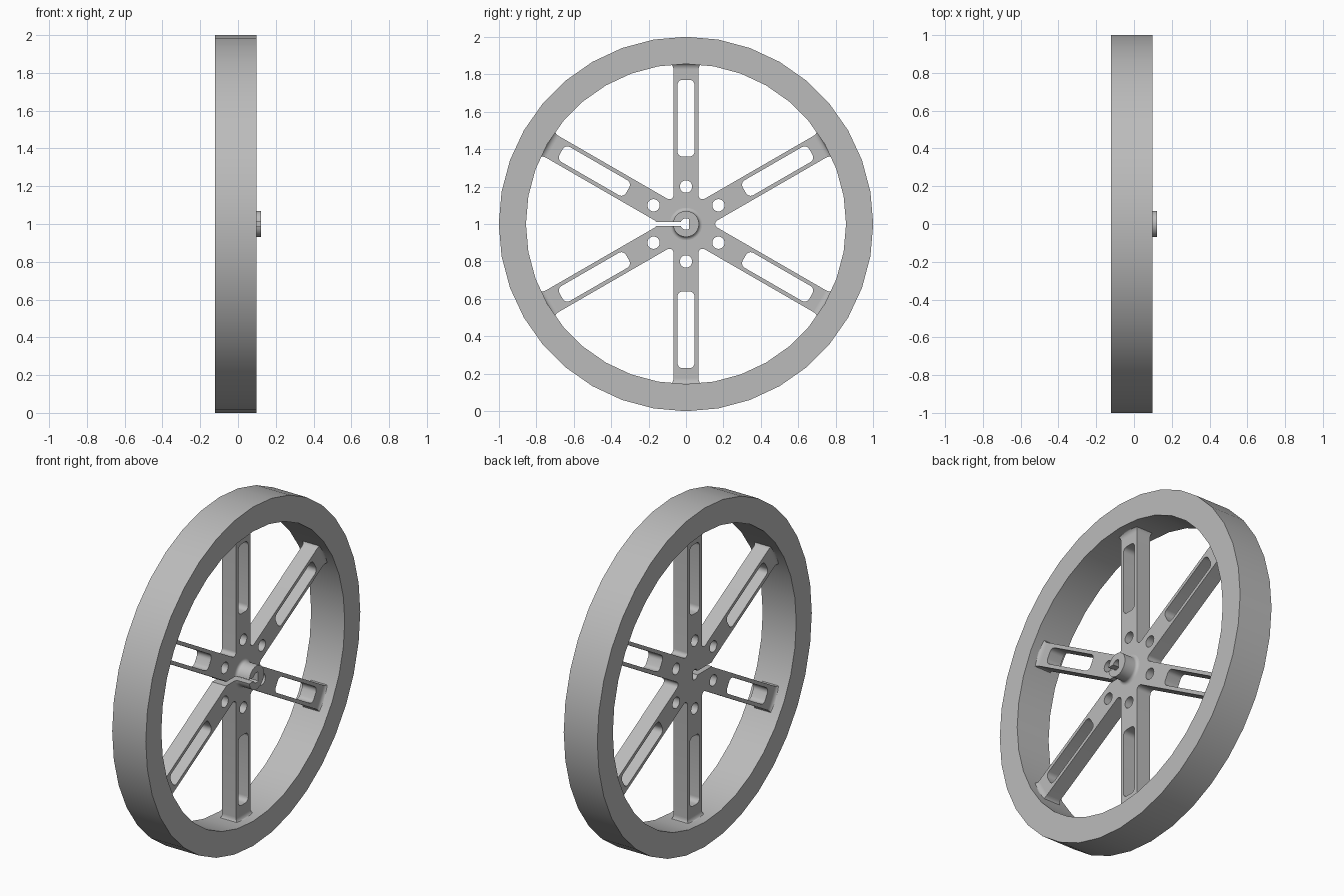
import bpy, bmesh
from math import sin, cos, pi, radians, asin, sqrt
from mathutils import Matrix

cube = bpy.data.objects.get("Cube")
if cube:
    bpy.data.objects.remove(cube)

grey = bpy.data.materials.new("plain grey")
grey.use_nodes = True
COLOUR = (0.5, 0.5, 0.5, 1)
grey.diffuse_color = COLOUR
grey.node_tree.nodes["Principled BSDF"].inputs["Base Color"].default_value = COLOUR

SIDES = 36
RIM_BACK, RIM_FRONT = -0.121, 0.098
WEB_MID, WEB_HALF = -0.011, 0.046       # spoke plate position and half thickness
SPOKE_HALF = 0.067
BORE, FLAT, KEY = 0.03, 0.015, 0.012    # flatted bore and half width of the split
FLARE_START = 0.825

# Drawing plane (u, v) plus axle direction w becomes (y, z, x) at wheel centre height
AXLE = Matrix(((0, 0, 1, 0), (1, 0, 0, 0), (0, 1, 0, 1), (0, 0, 0, 1)))


def polar(r, a, cu=0, cv=0):
    return (cu + r * cos(a), cv + r * sin(a))


def arc(r, a0, a1, n, cu=0, cv=0):
    return [polar(r, a0 + (a1 - a0) * i / n, cu, cv) for i in range(n + 1)]


def turn(points, a):
    return [(u * cos(a) - v * sin(a), u * sin(a) + v * cos(a)) for u, v in points]


def finish(name, bm):
    bmesh.ops.remove_doubles(bm, verts=bm.verts, dist=0.00001)
    bmesh.ops.recalc_face_normals(bm, faces=bm.faces)
    mesh = bpy.data.meshes.new(name)
    bm.to_mesh(mesh)
    bm.free()
    mesh.materials.clear()
    mesh.materials.append(grey)
    mesh.shade_smooth()
    mesh.set_sharp_from_angle(angle=radians(32))
    obj = bpy.data.objects.new(name, mesh)
    obj.matrix_world = AXLE
    bpy.context.collection.objects.link(obj)
    return obj


def loft(name, sections, cap=False, closed=False):
    """Skin a list of equal-length 3D loops."""
    bm = bmesh.new()
    rings = [[bm.verts.new(p) for p in s] for s in sections]
    pairs = list(zip(rings, rings[1:]))
    if closed:
        pairs.append((rings[-1], rings[0]))
    for a, b in pairs:
        for i in range(len(a)):
            j = (i + 1) % len(a)
            bm.faces.new((a[i], a[j], b[j], b[i]))
    if cap:
        bm.faces.new(rings[-1])
    return finish(name, bm)


def ring(name, inner, outer):
    profile = [(inner, RIM_BACK), (outer, RIM_BACK), (outer, RIM_FRONT), (inner, RIM_FRONT)]
    loft(name, [[(*polar(r, 2 * pi * i / SIDES), w) for i in range(SIDES)]
                for r, w in profile], closed=True)


def bore_path():
    """Around the bore from the upper to the lower lip of the split."""
    a = pi - asin(KEY / BORE)
    return [(min(u, FLAT), v) for u, v in arc(BORE, a, -a, 32)]


def plate_outline():
    """Six spokes joined by filleted valleys, split through to the bore."""
    fillet = 0.022
    reach = (SPOKE_HALF + fillet) / sin(pi / 6)
    points = []
    for k in range(6):
        spoke = radians(30 + 60 * k)
        points += turn([(FLARE_START, -SPOKE_HALF), (FLARE_START, SPOKE_HALF)], spoke)
        b = spoke + pi / 6
        valley = arc(fillet, b - 2 * pi / 3, b - 4 * pi / 3, 8, *polar(reach, b))
        if k == 2:
            lip = -(reach - fillet) - 0.004
            upper = [p for p in valley if p[1] > KEY]
            lower = [p for p in valley if p[1] < -KEY]
            valley = upper + [(lip, KEY)] + bore_path() + [(lip, -KEY)] + lower
        points += valley
    return points


def rounded_slot(u0, u1, half, r):
    corners = [(u1 - r, half - r), (u0 + r, half - r), (u0 + r, r - half), (u1 - r, r - half)]
    return [p for i, c in enumerate(corners)
            for p in arc(r, i * pi / 2, (i + 1) * pi / 2, 5, *c)]


# Rim and the outer tread band around it
ring("rim", 0.855, 0.89)
ring("tread_band", 0.89, 1.0)

# Spoke plate, cut by window slots and bolt holes
curve = bpy.data.curves.new("spoke_plate_profile", "CURVE")
curve.dimensions = "2D"
curve.fill_mode = "BOTH"
curve.extrude = WEB_HALF
loops = [plate_outline()]
for k in range(6):
    a = radians(30 + 60 * k)
    loops.append(turn(rounded_slot(0.36, 0.77, 0.046, 0.028), a))
    loops.append(arc(0.033, 0, 2 * pi, 24, *polar(0.2, a))[:-1])
for points in loops:
    spline = curve.splines.new("POLY")
    spline.points.add(len(points) - 1)
    for p, (u, v) in zip(spline.points, points):
        p.co = (u, v, 0, 1)
    spline.use_cyclic_u = True
helper = bpy.data.objects.new("profile_helper", curve)
bpy.context.collection.objects.link(helper)
flat_mesh = bpy.data.meshes.new_from_object(
    helper.evaluated_get(bpy.context.evaluated_depsgraph_get()))
bm = bmesh.new()
bm.from_mesh(flat_mesh)
bmesh.ops.translate(bm, verts=bm.verts, vec=(0, 0, WEB_MID))
bpy.data.objects.remove(helper)
bpy.data.curves.remove(curve)
bpy.data.meshes.remove(flat_mesh)
finish("spoke_plate", bm)

# Flared spoke ends that blend into the rim
FLARE = 0.035
for k in range(6):
    sections = []
    for i in range(7):
        t = i / 6
        grow = FLARE * (1 - sqrt(1 - t * t)) * 0.8
        hv, hw = SPOKE_HALF + grow, WEB_HALF + grow
        u = FLARE_START + FLARE * t
        corners = [(u, -hv, -hw), (u, hv, -hw), (u, hv, hw), (u, -hv, hw)]
        sections.append([(*turn([c[:2]], radians(30 + 60 * k))[0], WEB_MID + c[2])
                         for c in corners])
    loft(f"spoke_flare_{k + 1}", sections)

# Split hub boss with a fillet at its base
base, fil, boss = WEB_MID + WEB_HALF, 0.018, 0.069
steps = [(boss + fil * (1 - sin(t)), base + fil * (1 - cos(t)))
         for t in (pi / 2 * i / 5 for i in range(6))] + [(boss, 0.121)]
sections = []
for r, w in steps:
    a = pi - asin(KEY / r)
    outline = arc(r, -a, a, 40) + bore_path()
    sections.append([(u, v, w) for u, v in outline])
loft("hub_boss", sections, cap=True)
